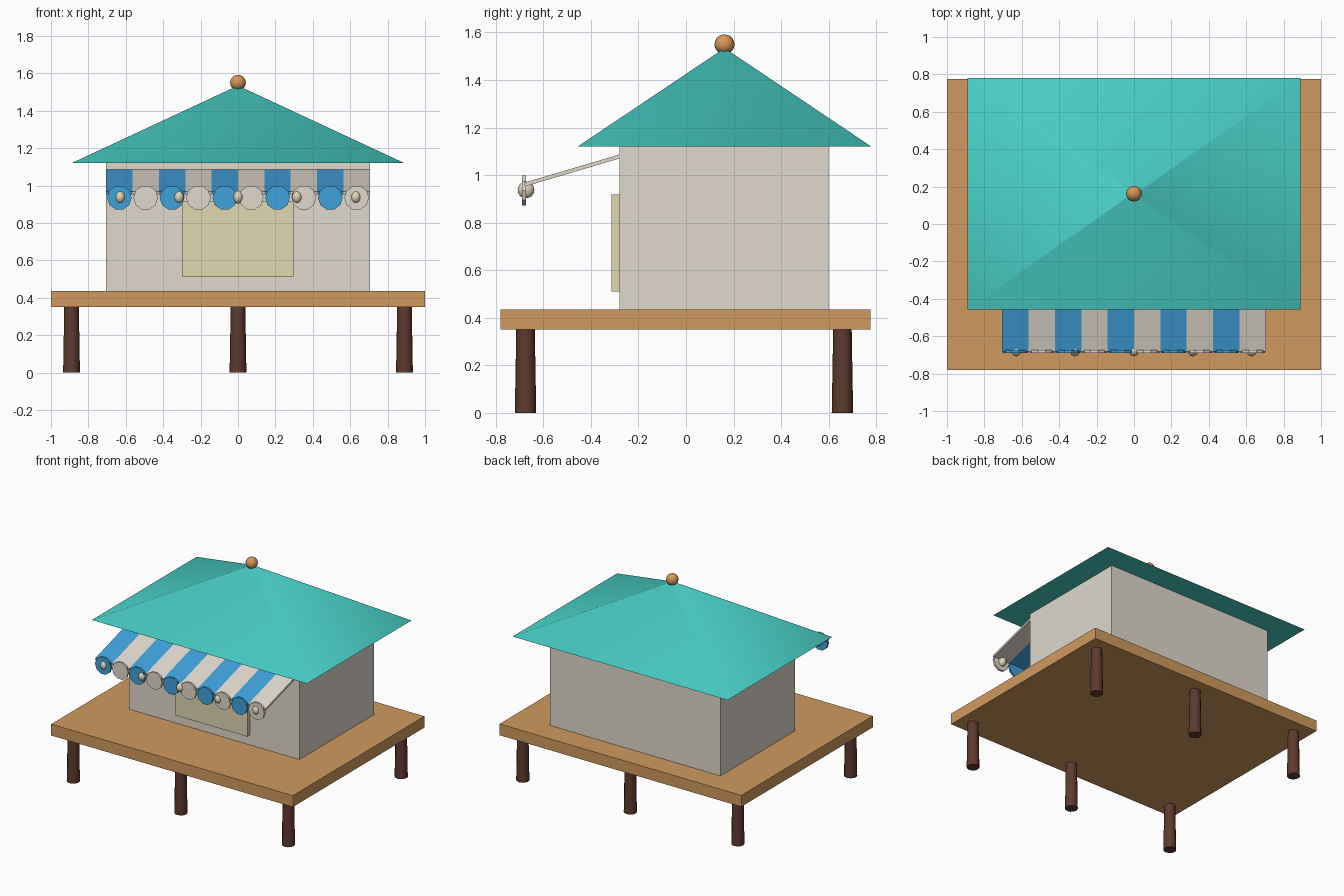
import bpy, bmesh, math
from mathutils import Matrix, Vector

cube = bpy.data.objects.get("Cube")
if cube:
    bpy.data.objects.remove(cube, do_unlink=True)


def material(name, r, g, b):
    """Flat material from 0-255 display values, stored as linear."""
    lin = [((c / 255 + 0.055) / 1.055) ** 2.4 for c in (r, g, b)] + [1]
    m = bpy.data.materials.new(name)
    m.use_nodes = True
    m.diffuse_color = lin
    m.node_tree.nodes["Principled BSDF"].inputs["Base Color"].default_value = lin
    return m


wood = material("deck_wood", 208, 154, 94)
dark_wood = material("dark_post_wood", 94, 58, 45)
plaster = material("pale_plaster", 224, 217, 205)
shutter = material("cream_shutter", 224, 216, 178)
teal = material("teal_roof", 72, 207, 198)
blue = material("awning_blue", 64, 162, 220)
white = material("awning_white", 225, 217, 205)
bead = material("bead_cream", 226, 212, 180)
copper = material("finial_copper", 214, 150, 88)


def finish(name, bm, *mats):
    mesh = bpy.data.meshes.new(name)
    bm.to_mesh(mesh)
    bm.free()
    obj = bpy.data.objects.new(name, mesh)
    bpy.context.collection.objects.link(obj)
    for m in mats:
        mesh.materials.append(m)
    return obj


def smooth(obj, degrees):
    bpy.ops.object.select_all(action="DESELECT")
    obj.select_set(True)
    bpy.context.view_layer.objects.active = obj
    bpy.ops.object.shade_smooth_by_angle(angle=math.radians(degrees))


def box(name, low, high, mat):
    low, high = Vector(low), Vector(high)
    bm = bmesh.new()
    place = Matrix.Translation((low + high) / 2) @ Matrix.Diagonal((*(high - low), 1))
    bmesh.ops.create_cube(bm, size=1, matrix=place)
    return finish(name, bm, mat)


def cone(name, center, r1, r2, depth, sides, mat, turn=Matrix()):
    bm = bmesh.new()
    bmesh.ops.create_cone(bm, cap_ends=True, segments=sides, radius1=r1, radius2=r2,
                          depth=depth, matrix=Matrix.Translation(center) @ turn)
    return finish(name, bm, mat)


def ball(name, center, radii, mat):
    bm = bmesh.new()
    bmesh.ops.create_uvsphere(bm, u_segments=16, v_segments=10, radius=1,
                              matrix=Matrix.Translation(center) @ Matrix.Diagonal((*radii, 1)))
    smooth(finish(name, bm, mat), 60)


# Deck on six tapered posts
box("deck", (-1, -0.78, 0.35), (1, 0.775, 0.435), wood)
for row, y in (("front", -0.675), ("back", 0.658)):
    for side, x in (("right", -0.89), ("middle", 0), ("left", 0.89)):
        post = cone(f"{row}_{side}_post", (x, y, 0.175), 0.045, 0.039, 0.35, 12, dark_wood)
        smooth(post, 40)

# Hut walls and front shutter
box("hut_walls", (-0.705, -0.28, 0.435), (0.705, 0.6, 1.125), plaster)
box("front_shutter", (-0.297, -0.313, 0.51), (0.297, -0.28, 0.918), shutter)

# Hipped roof with ball finial
half = math.sqrt(0.5)
stretch = Matrix.Diagonal((0.89, 0.618, 1, 1)) @ Matrix.Rotation(math.pi / 4, 4, "Z")
roof = cone("roof", (0, 0.162, 1.325), 1 / half, 0.015, 0.41, 4, teal, stretch)
smooth(roof, 45)
ball("roof_finial", (0, 0.162, 1.55), (0.042, 0.042, 0.042), copper)

# Striped sloping awning
stripes = 10
width = 1.41 / stripes
back, front = Vector((0, -0.275, 1.08)), Vector((0, -0.68, 0.96))
slope = back - front
tilt = Matrix.Rotation(math.atan2(slope.z, slope.y), 4, "X")
bm = bmesh.new()
bmesh.ops.create_grid(bm, x_segments=stripes, y_segments=1, size=1,
                      matrix=Matrix.Translation((back + front) / 2) @ tilt
                      @ Matrix.Diagonal((0.705, slope.length / 2, 1, 1)))
for face in bm.faces:
    face.material_index = int((face.calc_center_median().x + 0.705) / width) % 2
awning = finish("awning", bm, blue, white)
thick = awning.modifiers.new("thickness", "SOLIDIFY")
thick.thickness = 0.016
thick.offset = 0

# Scalloped discs along the awning edge
upright = Matrix.Rotation(math.pi / 2, 4, "X") @ Matrix.Rotation(math.pi / 2, 4, "Z")
for i in range(stripes):
    x = -0.705 + (i + 0.5) * width
    cone(f"awning_scallop_{i + 1}", (x, -0.682, 0.935), 0.066, 0.066, 0.016, 10,
         white if i % 2 else blue, upright)

# Beads along the scallops
for i in range(5):
    ball(f"awning_bead_{i + 1}", (0.315 * (i - 2), -0.673, 0.938), (0.028, 0.035, 0.035), bead)
